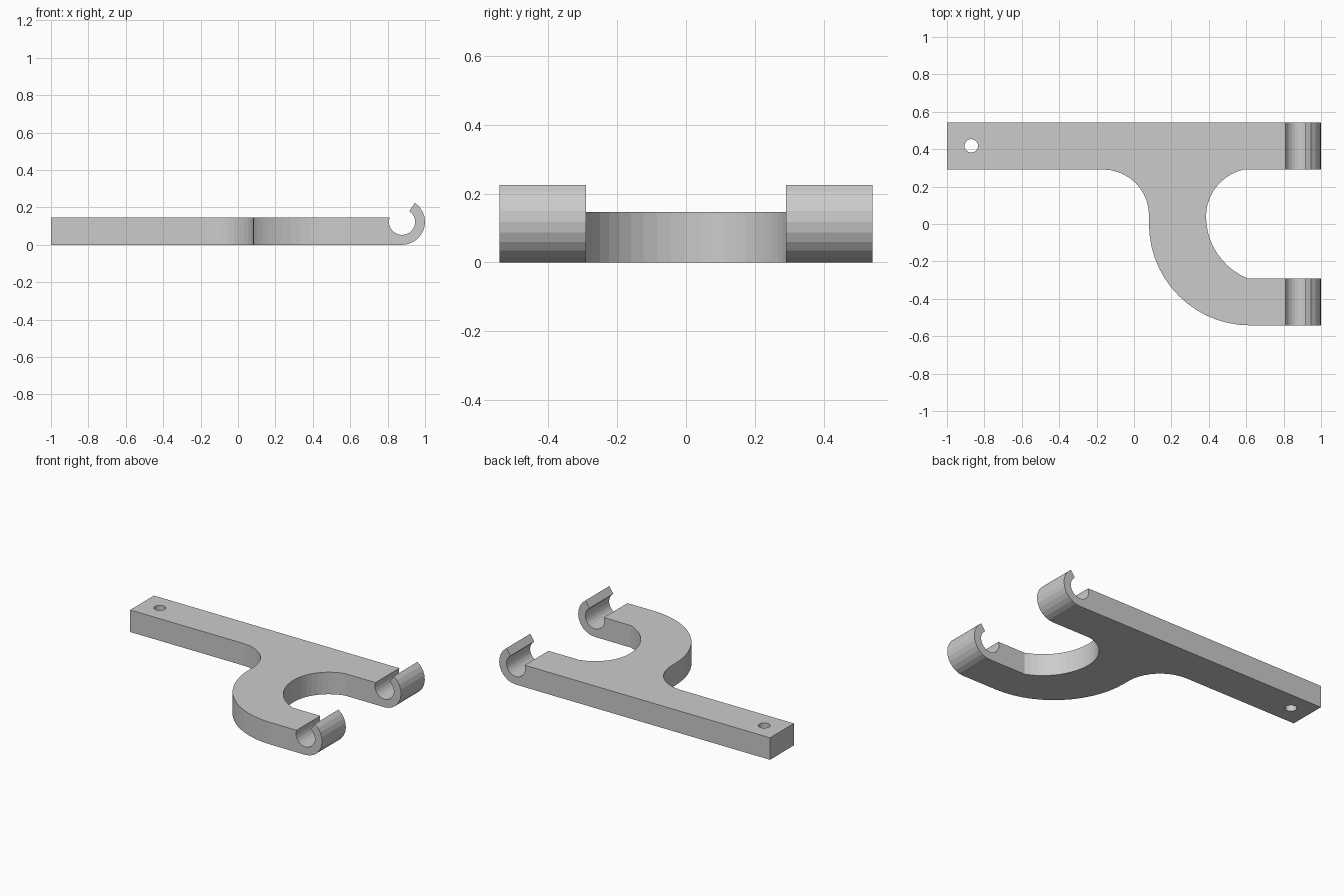
import bpy, bmesh
from math import cos, sin, radians, asin, degrees, sqrt
from mathutils import Vector

if "Cube" in bpy.data.objects:
    bpy.data.objects.remove(bpy.data.objects["Cube"])


def arc(cx, cy, rx, a0, a1, n, ry=None):
    ry = ry or rx
    return [(cx + rx * cos(radians(a0 + (a1 - a0) * i / n)),
             cy + ry * sin(radians(a0 + (a1 - a0) * i / n))) for i in range(n + 1)]


def prism(name, pts, extrude):
    bm = bmesh.new()
    face = bm.faces.new([bm.verts.new(p) for p in pts])
    new = bmesh.ops.extrude_face_region(bm, geom=[face])["geom"]
    bmesh.ops.translate(bm, vec=Vector(extrude),
                        verts=[g for g in new if isinstance(g, bmesh.types.BMVert)])
    bmesh.ops.recalc_face_normals(bm, faces=bm.faces)
    mesh = bpy.data.meshes.new(name)
    bm.to_mesh(mesh)
    bm.free()
    ob = bpy.data.objects.new(name, mesh)
    bpy.context.collection.objects.link(ob)
    return ob


def boolean(ob, tool, op):
    tool.hide_render = True
    mod = ob.modifiers.new(op, 'BOOLEAN')
    mod.operation, mod.object, mod.solver = op, tool, 'EXACT'
    bpy.context.view_layer.objects.active = ob
    bpy.ops.object.modifier_apply(modifier=mod.name)
    bpy.data.objects.remove(tool)


T = 0.147                 # plate thickness
IN, OUT = 0.291, 0.542    # inner and outer y of both arms
HX, HZ, RO, RI = 0.877, 0.123, 0.123, 0.07   # hook centre and radii

# Side profile: plate running into the open hook
lip = 180 - degrees(asin((T - HZ) / RI))
side = [(-1, T), (-1, 0)]
side += arc(HX, HZ, RO, -90, 56, 10)
side += arc(HX, HZ, RI, 56, lip - 360, 16)
bracket = prism("hook_bracket", [(x, -0.7, z) for x, z in side], (0, 1.4, 0))

# Plan outline: long bar, neck and curved lower arm
low_end = degrees(asin((IN + 0.04) / 0.357))
up_end = degrees(asin((IN - 0.04) / 0.257))
plan = [(-1.1, OUT), (-1.1, IN)]
plan += arc(-0.165, IN - 0.245, 0.245, 90, 0, 10)
plan += arc(0.62, 0.0, 0.54, 180, 270, 14, OUT)
plan += [(1.1, -OUT), (1.1, -IN)]
plan += arc(0.742, 0.04, 0.357, 180 + low_end, 180, 10)
plan += arc(0.642, 0.04, 0.257, 180, 180 - up_end, 10)[1:]
plan += [(1.1, IN), (1.1, OUT)]
outline = prism("outline_cutter", [(x, y, -0.1) for x, y in plan], (0, 0, 0.5))
boolean(bracket, outline, 'INTERSECT')

# Mounting hole
hole = prism("hole_cutter", [(x, y, -0.1) for x, y in arc(-0.87, 0.418, 0.036, 0, 345, 23)],
             (0, 0, 0.5))
boolean(bracket, hole, 'DIFFERENCE')
